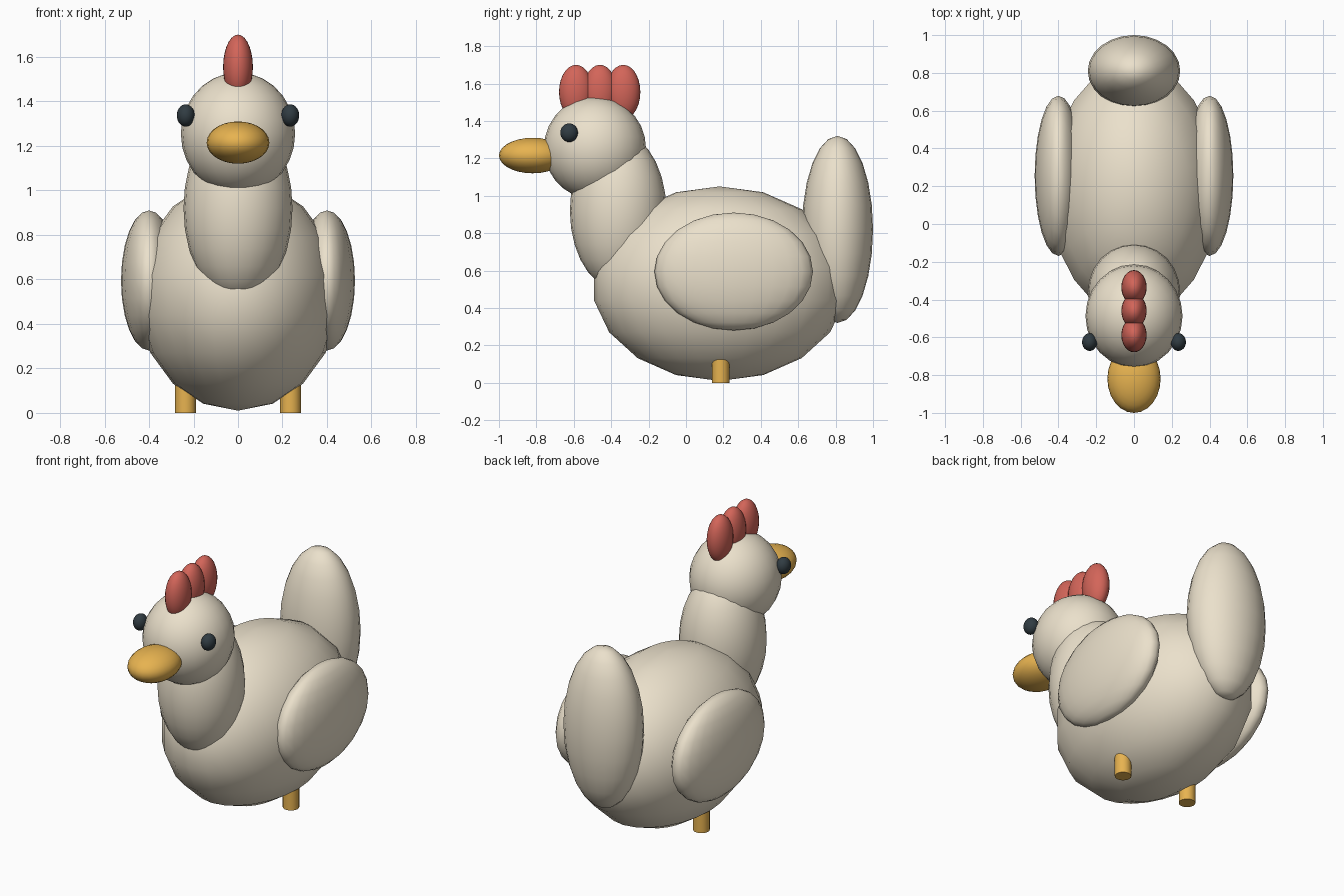
import bpy

if "Cube" in bpy.data.objects:
    bpy.data.objects.remove(bpy.data.objects["Cube"])


def material(name, rgb):
    m = bpy.data.materials.new(name)
    m.diffuse_color = (*rgb, 1.0)
    m.use_nodes = True
    m.node_tree.nodes["Principled BSDF"].inputs["Base Color"].default_value = m.diffuse_color
    return m


CREAM = material("cream", (0.83, 0.75, 0.60))
RED = material("red", (0.65, 0.13, 0.10))
YELLOW = material("yellow", (0.80, 0.45, 0.08))
DARK = material("dark", (0.03, 0.045, 0.055))


def ellipsoid(name, centre, radii, mat, rings=14):
    bpy.ops.mesh.primitive_uv_sphere_add(segments=24, ring_count=rings, radius=1, location=centre)
    ob = bpy.context.object
    ob.name = name
    ob.scale = radii
    bpy.ops.object.transform_apply(location=False, rotation=False, scale=True)
    bpy.ops.object.shade_smooth()
    ob.data.materials.append(mat)
    return ob


# Body, neck, head and upright tail
ellipsoid("body", (0, 0.18, 0.53), (0.455, 0.682, 0.52), CREAM, 9)
ellipsoid("neck", (0, -0.363, 0.92), (0.245, 0.258, 0.42), CREAM)
ellipsoid("head", (0, -0.487, 1.255), (0.257, 0.273, 0.275), CREAM)
ellipsoid("tail", (0, 0.81, 0.82), (0.245, 0.19, 0.50), CREAM, 12)

# Beak
ellipsoid("beak", (0, -0.82, 1.215), (0.141, 0.18, 0.095), YELLOW)

# Comb lobes
for i, y in enumerate((-0.588, -0.46, -0.335)):
    ellipsoid(f"comb_{i + 1}", (0, y, 1.555), (0.067, 0.091, 0.145), RED)

# Paired wings, eyes and legs
for side, s in (("left", 1), ("right", -1)):
    ellipsoid(f"wing_{side}", (s * 0.40, 0.255, 0.595), (0.126, 0.424, 0.315), CREAM, 12)
    ellipsoid(f"eye_{side}", (s * 0.235, -0.625, 1.337), (0.04, 0.047, 0.05), DARK)
    bpy.ops.mesh.primitive_cylinder_add(vertices=20, radius=0.047, depth=0.25,
                                        location=(s * 0.236, 0.185, 0.125))
    leg = bpy.context.object
    leg.name = f"leg_{side}"
    leg.data.materials.append(YELLOW)
    bpy.ops.object.shade_smooth_by_angle()
